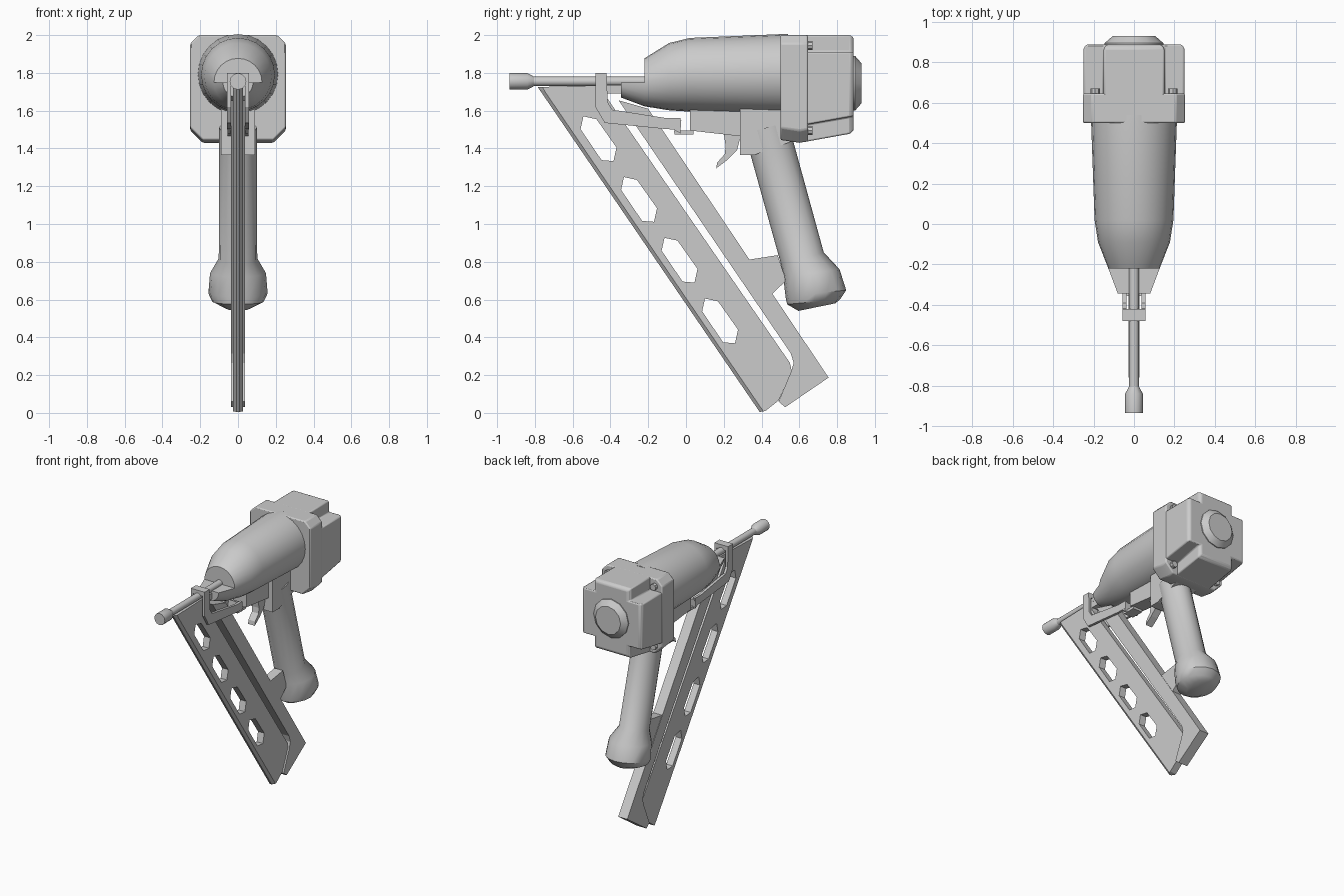
import bpy, bmesh, math
from mathutils import Vector

cube = bpy.data.objects.get("Cube")
if cube:
    bpy.data.objects.remove(cube)

grey = bpy.data.materials.new("plain grey")
grey.use_nodes = True
grey.diffuse_color = (0.6, 0.6, 0.6, 1)
grey.node_tree.nodes["Principled BSDF"].inputs["Base Color"].default_value = (0.6, 0.6, 0.6, 1)


def finish(name, bm, smooth=None):
    bmesh.ops.recalc_face_normals(bm, faces=bm.faces)
    mesh = bpy.data.meshes.new(name)
    bm.to_mesh(mesh)
    bm.free()
    obj = bpy.data.objects.new(name, mesh)
    bpy.context.collection.objects.link(obj)
    mesh.materials.append(grey)
    select(obj)
    if smooth:
        bpy.ops.object.shade_smooth_by_angle(angle=math.radians(smooth))
    return obj


def select(obj):
    bpy.ops.object.select_all(action='DESELECT')
    obj.select_set(True)
    bpy.context.view_layer.objects.active = obj


def loft(name, rings, smooth=None):
    """Skin a list of equal-length rings and cap both ends."""
    bm = bmesh.new()
    loops = [[bm.verts.new(p) for p in ring] for ring in rings]
    n = len(loops[0])
    for a, b in zip(loops, loops[1:]):
        for i in range(n):
            j = (i + 1) % n
            bm.faces.new((a[i], a[j], b[j], b[i]))
    bm.faces.new(loops[0])
    bm.faces.new(loops[-1])
    return finish(name, bm, smooth)


def oval(front, back, half_width, sides=12):
    """Ring spanning two (y, z) points, half_width to each side."""
    a, b = Vector((0, *front)), Vector((0, *back))
    mid, arm = (a + b) / 2, (b - a) / 2
    return [mid + arm * math.cos(t) + Vector((half_width * math.sin(t), 0, 0))
            for t in (math.tau * i / sides for i in range(sides))]


def turned(name, stations, x=0, sides=12):
    """Round part along y from (y, centre z, radius) stations."""
    rings = [[p + Vector((x, 0, 0)) for p in oval((y, z - r), (y, z + r), r, sides)]
             for y, z, r in stations]
    return loft(name, rings, 40)


def plate(name, outline, x0, x1):
    """Extrude a (y, z) outline from x0 to x1."""
    return loft(name, [[(x, y, z) for y, z in outline] for x in (x0, x1)])


def cut(obj, cutter):
    mod = obj.modifiers.new("cut", 'BOOLEAN')
    mod.operation, mod.solver, mod.object = 'DIFFERENCE', 'EXACT', cutter
    select(obj)
    bpy.ops.object.modifier_apply(modifier=mod.name)
    bpy.data.objects.remove(cutter)


def soften(obj, width):
    mod = obj.modifiers.new("soft edges", 'BEVEL')
    mod.width, mod.segments, mod.limit_method = width, 2, 'ANGLE'
    select(obj)
    bpy.ops.object.shade_smooth_by_angle(angle=math.radians(35))


# Barrel housing with the upper half of its nose cut back
barrel = turned("barrel_housing", [(-.345, 1.75, .08), (-.22, 1.75, .127), (-.09, 1.78, .178),
                                   (.02, 1.79, .195), (.5, 1.793, .212), (.54, 1.793, .212)], sides=24)
cut(barrel, plate("nose_cutter", [(-.5, 1.75), (-.22, 1.75), (-.22, 2.1), (-.5, 2.1)], -.3, .3))


# Rear housing: chamfered flange, then a block with notched corners
def flange_ring(y, bottom, w=.253, top=2.0, c=.045, d=.065):
    half = [(w - c, top), (w, top - c), (w, bottom + d), (w - d, bottom)]
    return [(x, y, z) for x, z in half + [(-x, z) for x, z in reversed(half)]]


def cross_ring(y, bottom, inset=0):
    w, m, top = .25 - inset, .15 - inset, 2.0 - inset
    half = [(m, top), (m, 1.91), (w, 1.91), (w, bottom + .09), (m, bottom + .09), (m, bottom + inset)]
    return [(x, y, z) for x, z in half + [(-x, z) for x, z in reversed(half)]]


soften(loft("rear_flange", [flange_ring(.5, 1.445), flange_ring(.6, 1.43), flange_ring(.645, 1.437)]), .008)
soften(loft("rear_housing", [cross_ring(.63, 1.435), cross_ring(.87, 1.478),
                             cross_ring(.888, 1.482, .015)]), .008)
turned("rear_cap", [(.88, 1.745, .145), (.895, 1.745, .145), (.93, 1.745, .105)])
for side in (-1, 1):
    for height, label in ((1.945, "upper"), (1.495, "lower")):
        turned(f"{label}_bolt_{'left' if side > 0 else 'right'}",
               [(.63, height, .024), (.67, height, .024)], side * .192, 8)

# Grip with a swollen foot
loft("grip", [oval(f, b, w, 16) for f, b, w in (
    ((.31, 1.48), (.54, 1.54), .10), ((.342, 1.365), (.57, 1.43), .10),
    ((.503, .787), (.729, .85), .102), ((.515, .72), (.813, .76), .148),
    ((.527, .615), (.848, .65), .157), ((.535, .575), (.815, .60), .135),
    ((.595, .54), (.79, .58), .07))], 40)

# Trigger housing, trigger and the tie between magazine and grip
plate("grip_neck", [(.285, 1.63), (.285, 1.365), (.36, 1.365), (.57, 1.44), (.57, 1.63)], -.09, .09)
plate("trigger_housing", [(.02, 1.63), (.02, 1.495), (.285, 1.465), (.4, 1.465), (.4, 1.63)], -.055, .055)
plate("trigger", [(.2, 1.48), (.29, 1.47), (.27, 1.39), (.22, 1.34), (.16, 1.295),
                  (.165, 1.325), (.205, 1.37), (.21, 1.41)], -.028, .028)
plate("magazine_tie", [(.325, .81), (.485, .835), (.53, .70), (.44, .615)], -.035, .035)
plate("clamp_base", [(-.065, 1.495), (-.06, 1.475), (.04, 1.475), (.04, 1.495)], -.04, .04)

# Drive rod with its safety tip
turned("drive_rod", [(-.85, 1.755, .025), (-.2, 1.755, .025)])
turned("rod_tip", [(-.935, 1.755, .044), (-.84, 1.755, .044), (-.805, 1.755, .025)])

# Bracket: side arms on both sides joined over the rod
arm = [(-.48, 1.8), (-.42, 1.8), (-.415, 1.645), (-.39, 1.605), (-.1, 1.56), (-.03, 1.56),
       (-.03, 1.5), (-.1, 1.502), (-.43, 1.535), (-.48, 1.62)]
for side in (-1, 1):
    plate(f"bracket_arm_{'left' if side > 0 else 'right'}", arm, side * .038, side * .057)
plate("bracket_bridge", [(-.48, 1.765), (-.42, 1.765), (-.42, 1.8), (-.48, 1.8)], -.05, .05)
plate("bracket_clamp", [(-.065, 1.5), (-.03, 1.48), (-.025, 1.55), (-.06, 1.56)], -.055, .055)

# Magazine plate with four six-sided windows
magazine = plate("magazine_plate", [(.39, .005), (-.785, 1.725), (-.42, 1.735), (-.42, 1.67), (.55, .265),
                                    (.56, .22), (.49, .065), (.42, .01)], -.026, .026)
window = [(-.543, 1.57), (-.474, 1.555), (-.368, 1.405), (-.384, 1.333), (-.447, 1.338), (-.558, 1.502)]
for k in range(4):
    cut(magazine, plate("window_cutter", [(y + .2145 * k, z - .3215 * k) for y, z in window], -.1, .1))

# Chamfer the long front edges of the magazine
bm = bmesh.new()
bm.from_mesh(magazine.data)
along = Vector((0, 1.175, -1.72)).normalized()
edges = [e for e in bm.edges if e.calc_length() > 2 and
         abs((e.verts[0].co - e.verts[1].co).normalized().dot(along)) > .999]
bmesh.ops.bevel(bm, geom=edges, offset=.018, segments=1, affect='EDGES')
bm.to_mesh(magazine.data)
bm.free()

# Rear rail of the magazine, meeting the plate at the foot
plate("magazine_rail", [(-.357, 1.655), (-.2, 1.61), (.755, .187), (.525, .03), (.49, .06),
                        (.557, .22), (.57, .265), (.555, .315)], -.038, .038)
# Thin feed channel below the nose
plate("feed_channel", [(-.42, 1.735), (-.23, 1.735), (-.23, 1.69), (-.42, 1.69)], -.026, .026)
